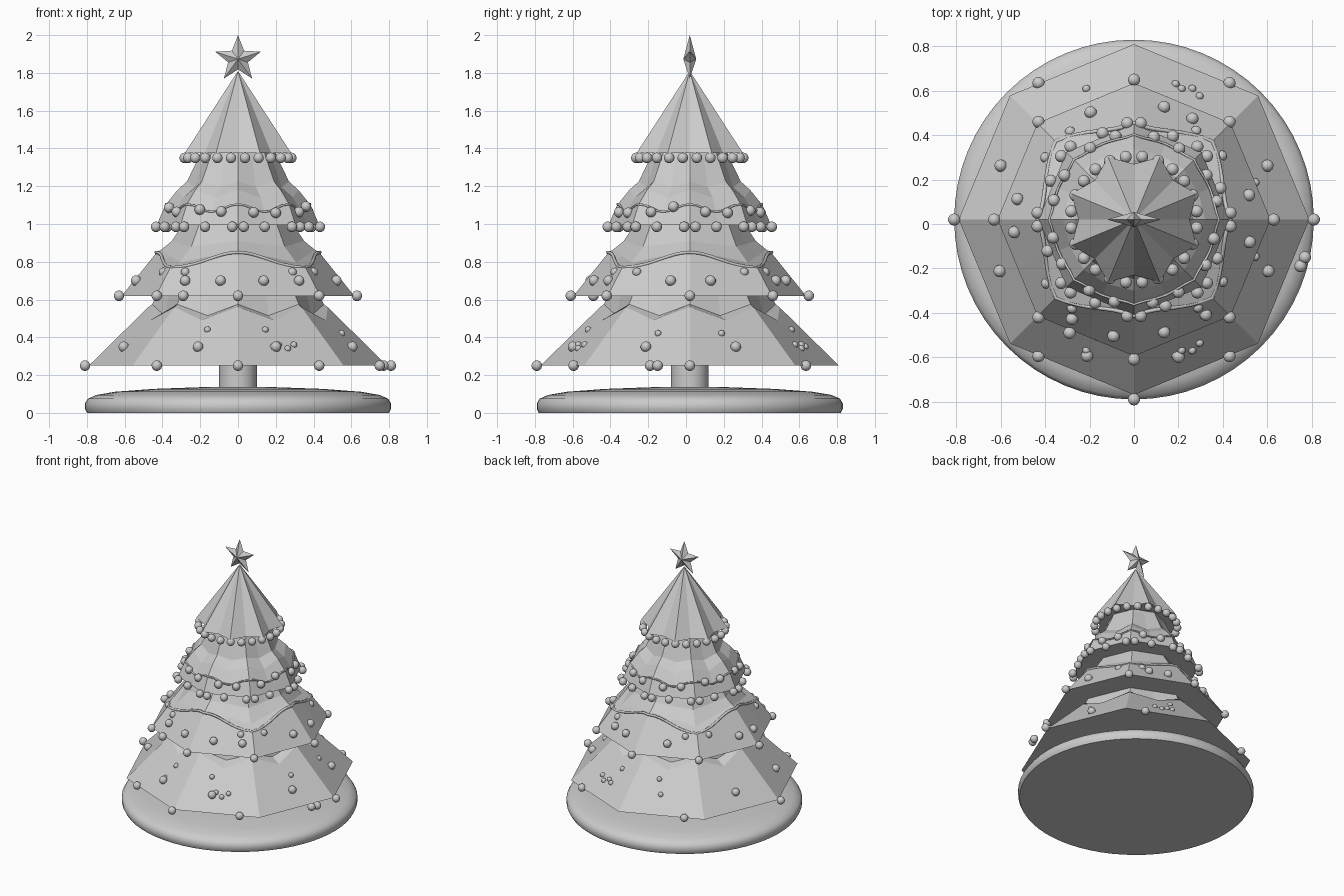
import bpy, bmesh, math, random
from mathutils import Matrix, Vector

if "Cube" in bpy.data.objects:
    bpy.data.objects.remove(bpy.data.objects["Cube"])

random.seed(4)
CY = 0.02          # tree axis in y
TAU = math.tau


def finish(name, bm, smooth=False):
    bmesh.ops.recalc_face_normals(bm, faces=bm.faces)
    me = bpy.data.meshes.new(name)
    bm.to_mesh(me)
    bm.free()
    ob = bpy.data.objects.new(name, me)
    bpy.context.collection.objects.link(ob)
    if smooth:
        bpy.context.view_layer.objects.active = ob
        ob.select_set(True)
        bpy.ops.object.shade_smooth_by_angle(angle=math.radians(40))
        ob.select_set(False)
    return ob


def loft(name, rings, smooth=False):
    """Skin a list of closed point rings and cap both ends."""
    bm = bmesh.new()
    rows = [[bm.verts.new(p) for p in ring] for ring in rings]
    n = len(rows[0])
    for a, b in zip(rows, rows[1:]):
        for i in range(n):
            j = (i + 1) % n
            bm.faces.new((a[i], a[j], b[j], b[i]))
    bm.faces.new(rows[0][::-1])
    bm.faces.new(rows[-1])
    return finish(name, bm, smooth)


def lathe(name, profile, n):
    return loft(name, [[(r * math.cos(TAU * i / n), CY + r * math.sin(TAU * i / n), z)
                        for i in range(n)] for r, z in profile], True)


def octo(a):
    """Radius factor of an octagon with corners on the axes."""
    h = math.pi / 8
    return math.cos(h) / math.cos(a % (2 * h) - h)


def tier(name, rings, n):
    """Octagonal skirt; each ring (r, z, dr, dz) sags by dr, dz, n times round."""
    out = []
    for r, z, dr, dz in rings:
        ring = []
        for i in range(16):
            a = TAU * i / 16
            w = (1 - math.cos(n * a)) / 2
            rr = (r + dr * w) * octo(a)
            ring.append((rr * math.cos(a), CY + rr * math.sin(a), z + dz * w))
        out.append(ring)
    return loft(name, out)


def on_cone(cone, a, z, lift=0.0):
    (r0, z0), (r1, z1) = cone
    r = (r0 + (r1 - r0) * (z - z0) / (z1 - z0)) * octo(a) + lift
    return Vector((r * math.cos(a), CY + r * math.sin(a), z))


def balls(name, points, radius=0.028):
    bm = bmesh.new()
    for p in points:
        bmesh.ops.create_uvsphere(bm, u_segments=14, v_segments=9, radius=radius,
                                  matrix=Matrix.Translation(p))
    return finish(name, bm, True)


def garland(name, points, radius):
    cu = bpy.data.curves.new(name, 'CURVE')
    cu.dimensions = '3D'
    cu.bevel_depth = radius
    cu.bevel_resolution = 1
    sp = cu.splines.new('POLY')
    sp.points.add(len(points) - 1)
    for q, p in zip(sp.points, points):
        q.co = (*p, 1)
    sp.use_cyclic_u = True
    ob = bpy.data.objects.new(name, cu)
    bpy.context.collection.objects.link(ob)


# Stand and trunk
lathe("base", [(0.80, 0), (0.81, 0.02), (0.81, 0.05), (0.795, 0.075), (0.75, 0.095),
               (0.65, 0.112), (0.45, 0.127), (0.2, 0.136), (0.05, 0.137)], 64)
lathe("trunk", [(0.1, 0.12), (0.1, 0.28)], 24)

# Branch tiers
tier("branch_tier_bottom", [(0.79, 0.25, 0, 0), (0.475, 0.56, 0.07, -0.07),
                            (0.455, 0.575, 0.0, -0.06), (0.43, 0.62, 0, 0), (0.38, 0.68, 0, 0)], 8)
tier("branch_tier_lower", [(0.615, 0.62, 0, 0), (0.43, 0.85, 0.075, -0.08),
                           (0.405, 0.865, 0.03, -0.07), (0.35, 0.91, 0.0, -0.03),
                           (0.29, 1.0, 0, 0), (0.26, 1.05, 0, 0)], 4)
tier("branch_tier_upper", [(0.43, 0.995, 0, 0), (0.385, 1.10, 0.01, -0.04), (0.32, 1.18, 0.02, -0.04),
                           (0.27, 1.225, 0.0, -0.03), (0.21, 1.35, 0, 0), (0.19, 1.40, 0, 0)], 8)

# Pleated top cone: eight ridges, valleys on the axes
bm = bmesh.new()
rim = []
for i in range(16):
    a = TAU * i / 16
    r = 0.305 if i % 2 else 0.25
    rim.append(bm.verts.new((r * math.cos(a), CY + r * math.sin(a), 1.375)))
tip = bm.verts.new((0, CY, 1.81))
for i in range(16):
    bm.faces.new((rim[i], rim[(i + 1) % 16], tip))
bm.faces.new(rim[::-1])
finish("branch_tier_top", bm)

# Five-pointed faceted star
bm = bmesh.new()
outline = []
for i in range(10):
    a = math.pi / 2 + i * math.pi / 5
    r = 0.055 if i % 2 else 0.127
    outline.append(bm.verts.new((r * math.cos(a), CY, 1.873 + r * math.sin(a))))
for s in (-1, 1):
    hub = bm.verts.new((0, CY + s * 0.034, 1.873))
    for i in range(10):
        bm.faces.new((outline[i], outline[(i + 1) % 10], hub))
finish("star", bm)

# Garlands draped on the two middle tiers
cone1 = ((0.79, 0.25), (0.475, 0.56))
cone2 = ((0.615, 0.62), (0.43, 0.85))
cone3 = ((0.43, 0.995), (0.385, 1.10))
N = 64
garland("garland_lower", [on_cone(cone2, TAU * i / N, 0.81 + 0.04 * math.cos(4 * TAU * i / N), 0.004)
                          for i in range(N)], 0.009)
garland("garland_upper", [on_cone(cone3, TAU * i / N, 1.085 + 0.02 * math.cos(8 * TAU * i / N), 0.0)
                          for i in range(N)], 0.006)

# Baubles hanging on the rims
balls("rim_baubles_bottom", [(x, y, 0.25) for x, y in
      [(0.81, 0.02), (-0.81, 0.02), (0, -0.79), (0.43, 0.635), (-0.43, 0.635),
       (0.43, -0.595), (-0.43, -0.595), (0.75, -0.19), (0.77, -0.15)]])
balls("rim_baubles_lower", [(x, y, 0.62) for x, y in
      [(0.63, 0.02), (-0.63, 0.02), (0, 0.65), (0, -0.61), (0.43, 0.46), (-0.43, 0.46),
       (0.43, -0.42), (-0.43, -0.42), (-0.29, -0.49)]])
balls("rim_baubles_upper", [on_cone(cone3, math.radians(45 * k + d), 0.985, 0.012)
                            for k in range(8) for d in (-4, 4, 20)])
balls("rim_baubles_top", [(0.285 * math.cos(TAU * (i + 0.5) / 24), CY + 0.285 * math.sin(TAU * (i + 0.5) / 24), 1.35)
                          for i in range(24)])

# Baubles resting on the slopes
deg = math.radians
balls("slope_baubles_bottom", [on_cone(cone1, deg(d), 0.35, 0.012)
                               for d in (22, 158, 201, 339, 251, 288)])
balls("slope_baubles_small", [on_cone(cone1, deg(d), z, 0.0)
                              for s in (1, -1) for d, z in
                              [(s * 62, 0.36), (s * 66, 0.34), (s * 70, 0.36), (s * 73, 0.35),
                               (s * 75, 0.44), (s * 107, 0.44), (s * 110, 0.36), (s * 17, 0.42)]], 0.018)
balls("slope_baubles_lower", [on_cone(cone2, deg(d), 0.70, 0.012)
                              for d in (12, 349, 170, 186, 60, 112, 75, 260, 285, 238, 307)])
balls("slope_baubles_shoulder", [on_cone(cone2, deg(45 * k + d), 0.745, 0.0)
                                 for k in (1, 3, 5, 7) for d in (-9, 10)], 0.024)
balls("slope_baubles_upper", [on_cone(cone3, deg(45 * k + 22.5 + d), 1.065 + random.uniform(-0.01, 0.03), 0.006)
                              for k in range(8) for d in (-10, 9)])
